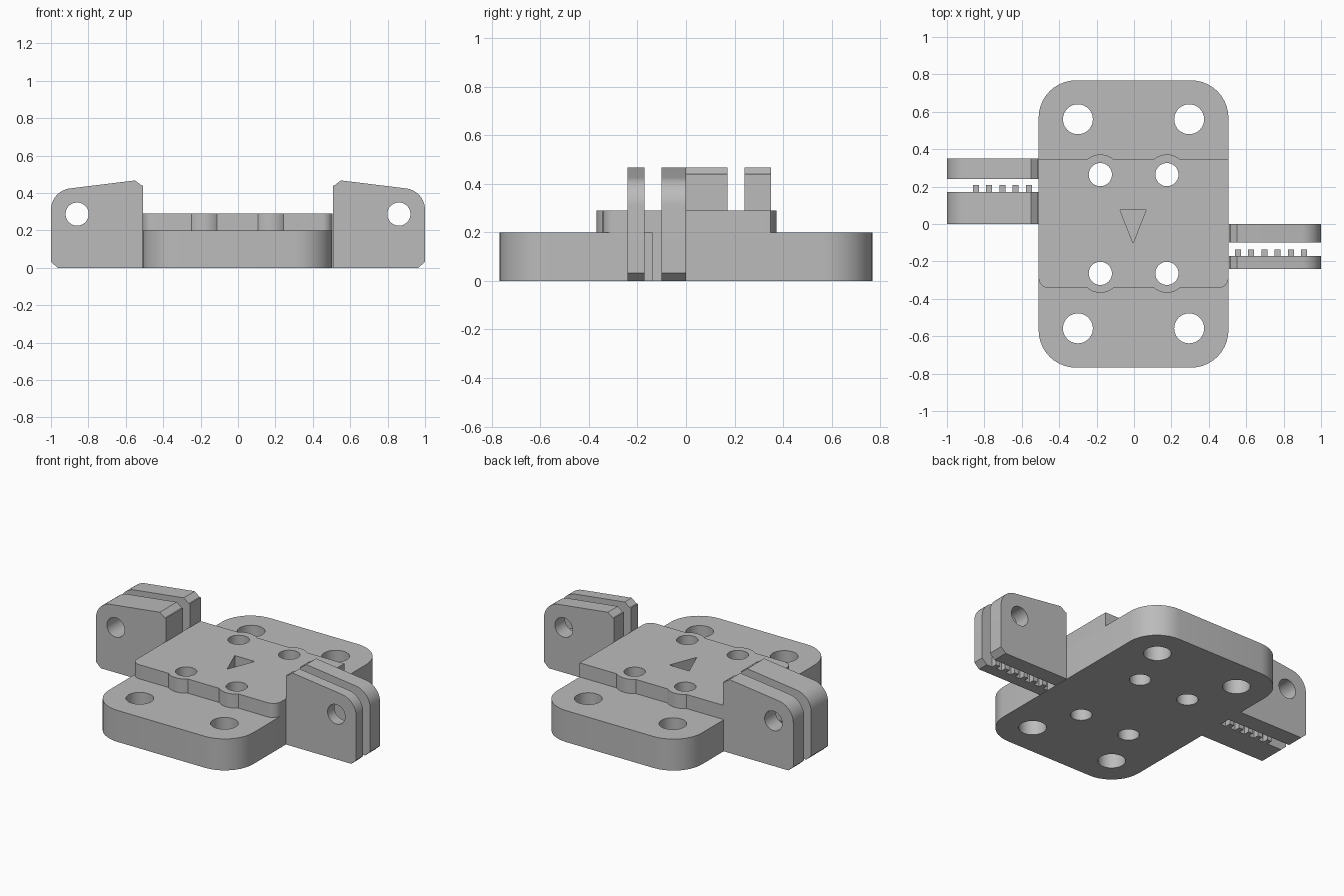
import bpy, bmesh
from math import cos, sin, radians
from mathutils import Matrix

cube = bpy.data.objects.get("Cube")
if cube:
    bpy.data.objects.remove(cube, do_unlink=True)

grey = bpy.data.materials.new("plain grey")
grey.use_nodes = True
COLOUR = (0.5, 0.5, 0.5, 1)
grey.diffuse_color = COLOUR
grey.node_tree.nodes["Principled BSDF"].inputs["Base Color"].default_value = COLOUR


def arc(cx, cy, r, start, end, steps=10):
    angles = [radians(start + (end - start) * i / steps) for i in range(steps + 1)]
    return [(cx + r * cos(a), cy + r * sin(a)) for a in angles]


def circle(cx, cy, r):
    return arc(cx, cy, r, 0, 360, 40)[:-1]


def finish(name, mesh):
    mesh.materials.clear()
    mesh.materials.append(grey)
    ob = bpy.data.objects.new(name, mesh)
    bpy.context.collection.objects.link(ob)
    bpy.ops.object.select_all(action='DESELECT')
    ob.select_set(True)
    bpy.context.view_layer.objects.active = ob
    bpy.ops.object.shade_smooth_by_angle(angle=radians(30))
    return ob


def slab(name, loops, low, high, upright=False):
    """Extrude an outline with holes from low to high, along z or (upright) along y."""
    curve = bpy.data.curves.new(name + "_outline", 'CURVE')
    curve.dimensions = '2D'
    curve.fill_mode = 'BOTH'
    curve.extrude = (high - low) / 2
    for loop in loops:
        spline = curve.splines.new('POLY')
        spline.points.add(len(loop) - 1)
        for point, (u, v) in zip(spline.points, loop):
            point.co = (u, v, 0, 1)
        spline.use_cyclic_u = True
    helper = bpy.data.objects.new(name + "_helper", curve)
    bpy.context.collection.objects.link(helper)
    graph = bpy.context.evaluated_depsgraph_get()
    mesh = bpy.data.meshes.new_from_object(helper.evaluated_get(graph))
    bpy.data.objects.remove(helper, do_unlink=True)
    bpy.data.curves.remove(curve)

    bm = bmesh.new()
    bm.from_mesh(mesh)
    bmesh.ops.remove_doubles(bm, verts=bm.verts, dist=0.0001)
    middle = (low + high) / 2
    if upright:
        bm.transform(Matrix.Translation((0, middle, 0)) @ Matrix.Rotation(radians(90), 4, 'X'))
    else:
        bm.transform(Matrix.Translation((0, 0, middle)))
    bmesh.ops.recalc_face_normals(bm, faces=bm.faces)
    bm.to_mesh(mesh)
    bm.free()
    return finish(name, mesh)


# Shared hole layout
LEFT, RIGHT, END = -0.51, 0.505, 0.768
small_centres = [(x, y) for x in (-0.18, 0.176) for y in (-0.264, 0.264)]
small_holes = [circle(x, y, 0.062) for x, y in small_centres]
large_holes = [circle(x, y, 0.08) for x in (-0.3, 0.295) for y in (-0.558, 0.56)]

# Base with rounded corners
R = 0.2
base = (arc(LEFT + R, -END + R, R, 180, 270) + arc(RIGHT - R, -END + R, R, 270, 360)
        + arc(RIGHT - R, END - R, R, 0, 90) + arc(LEFT + R, END - R, R, 90, 180))
slab("base", [base] + large_holes + small_holes, 0, 0.2)

# Raised plate with bulges around the small holes and a triangular pocket
C = 0.055
plate = arc(LEFT + C, -0.343 + C, C, 180, 270, 6)
plate += arc(-0.18, -0.264, 0.104, 229, 311) + arc(0.176, -0.264, 0.104, 229, 311)
plate += arc(RIGHT - C, -0.343 + C, C, 270, 360, 6) + [(RIGHT, 0.347)]
plate += arc(0.176, 0.266, 0.106, 50, 130) + arc(-0.18, 0.266, 0.106, 50, 130)
plate += [(LEFT, 0.347)]
pocket = [(-0.075, 0.075), (-0.005, -0.102), (0.065, 0.075)]
slab("raised_plate", [plate, pocket] + small_holes, 0.2, 0.29)

# Upright lugs, each pierced by a pin hole
lug = [(0.507, 0), (0.965, 0), (1, 0.032)]
lug += arc(0.885, 0.31, 0.115, 0, 82) + [(0.55, 0.467), (0.515, 0.44), (0.507, 0.44)]
for name, side, low, high in (("left_front_lug", 1, -0.24, -0.17),
                              ("left_back_lug", 1, -0.1, 0),
                              ("right_front_lug", -1, 0, 0.17),
                              ("right_back_lug", -1, 0.24, 0.35)):
    outline = [(side * u, v) for u, v in lug]
    slab(name, [outline, circle(side * 0.86, 0.287, 0.062)], low, high, upright=True)

# Rows of small teeth in the slots between the lugs
for name, first, count, low, high in (("left_teeth", 0.556, 6, -0.172, -0.137),
                                      ("right_teeth", -0.845, 5, 0.168, 0.208)):
    bm = bmesh.new()
    for i in range(count):
        place = Matrix.Translation((first + i * 0.0706, (low + high) / 2, 0.1))
        size = Matrix.Diagonal((0.032, high - low, 0.2, 1))
        bmesh.ops.create_cube(bm, size=1, matrix=place @ size)
    mesh = bpy.data.meshes.new(name)
    bm.to_mesh(mesh)
    bm.free()
    finish(name, mesh)
